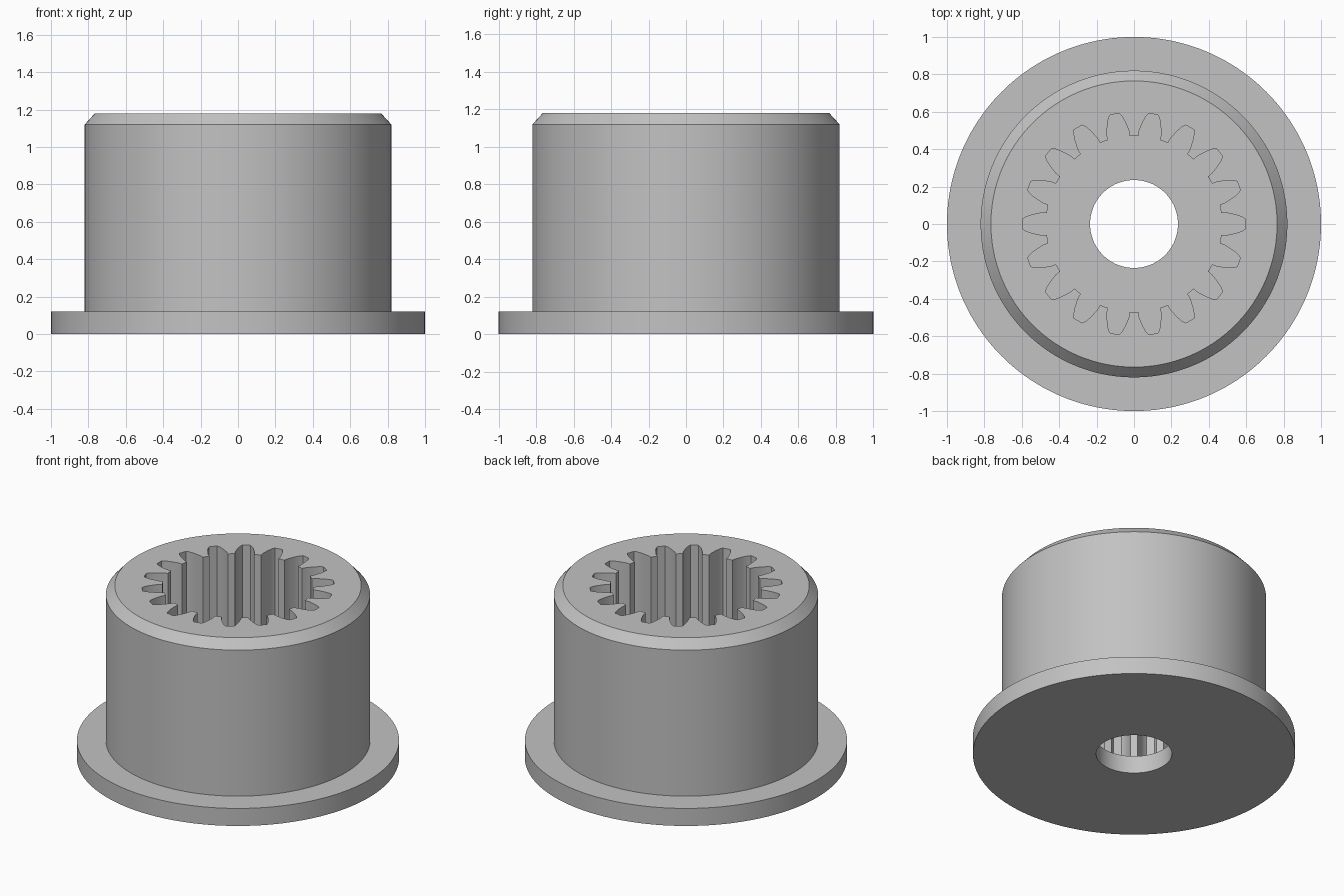
import bpy, bmesh
from math import atan2, cos, sin, radians

cube = bpy.data.objects.get("Cube")
if cube:
    bpy.data.objects.remove(cube)

SLOTS = 18
# Half outline of one spline slot: (radius, half width), root to mouth
SLOT = [(0.597, 0.025), (0.58, 0.037), (0.55, 0.048), (0.5, 0.06), (0.47, 0.06)]
SEGMENTS = SLOTS * 2 * len(SLOT)

grey = bpy.data.materials.new("plain grey")
grey.use_nodes = True
colour = (0.54, 0.54, 0.54, 1)
grey.diffuse_color = colour
grey.node_tree.nodes["Principled BSDF"].inputs["Base Color"].default_value = colour


def circle(radius):
    step = radians(360 / SEGMENTS)
    start = -(len(SLOT) - 0.5) * step
    return [(radius * cos(start + i * step), radius * sin(start + i * step))
            for i in range(SEGMENTS)]


def spline_outline():
    half = [(r, atan2(w, r)) for r, w in SLOT]
    slot = [(r, -a) for r, a in reversed(half)] + half
    points = []
    for k in range(SLOTS):
        turn = radians(360 / SLOTS * k)
        points += [(r * cos(a + turn), r * sin(a + turn)) for r, a in slot]
    return points


# Closed section: bore, flange, sleeve, top chamfer, splined socket, floor
bore, flange, sleeve, rim, socket = (
    circle(0.235), circle(1), circle(0.82), circle(0.765), spline_outline())
section = [(bore, 0), (flange, 0), (flange, 0.12), (sleeve, 0.12),
           (sleeve, 1.12), (rim, 1.18), (socket, 1.18), (socket, 0.12), (bore, 0.12)]

bm = bmesh.new()
rings = [[bm.verts.new((x, y, z)) for x, y in outline] for outline, z in section]
for lower, upper in zip(rings, rings[1:] + rings[:1]):
    for i in range(SEGMENTS):
        j = (i + 1) % SEGMENTS
        bm.faces.new((lower[i], lower[j], upper[j], upper[i]))
bmesh.ops.recalc_face_normals(bm, faces=bm.faces)

mesh = bpy.data.meshes.new("splined_bushing")
bm.to_mesh(mesh)
bm.free()
mesh.materials.append(grey)
bushing = bpy.data.objects.new("splined_bushing", mesh)
bpy.context.collection.objects.link(bushing)

# Smooth round walls, crisp rims and spline corners
bpy.ops.object.select_all(action='DESELECT')
bushing.select_set(True)
bpy.context.view_layer.objects.active = bushing
bpy.ops.object.shade_smooth_by_angle(angle=radians(25))
